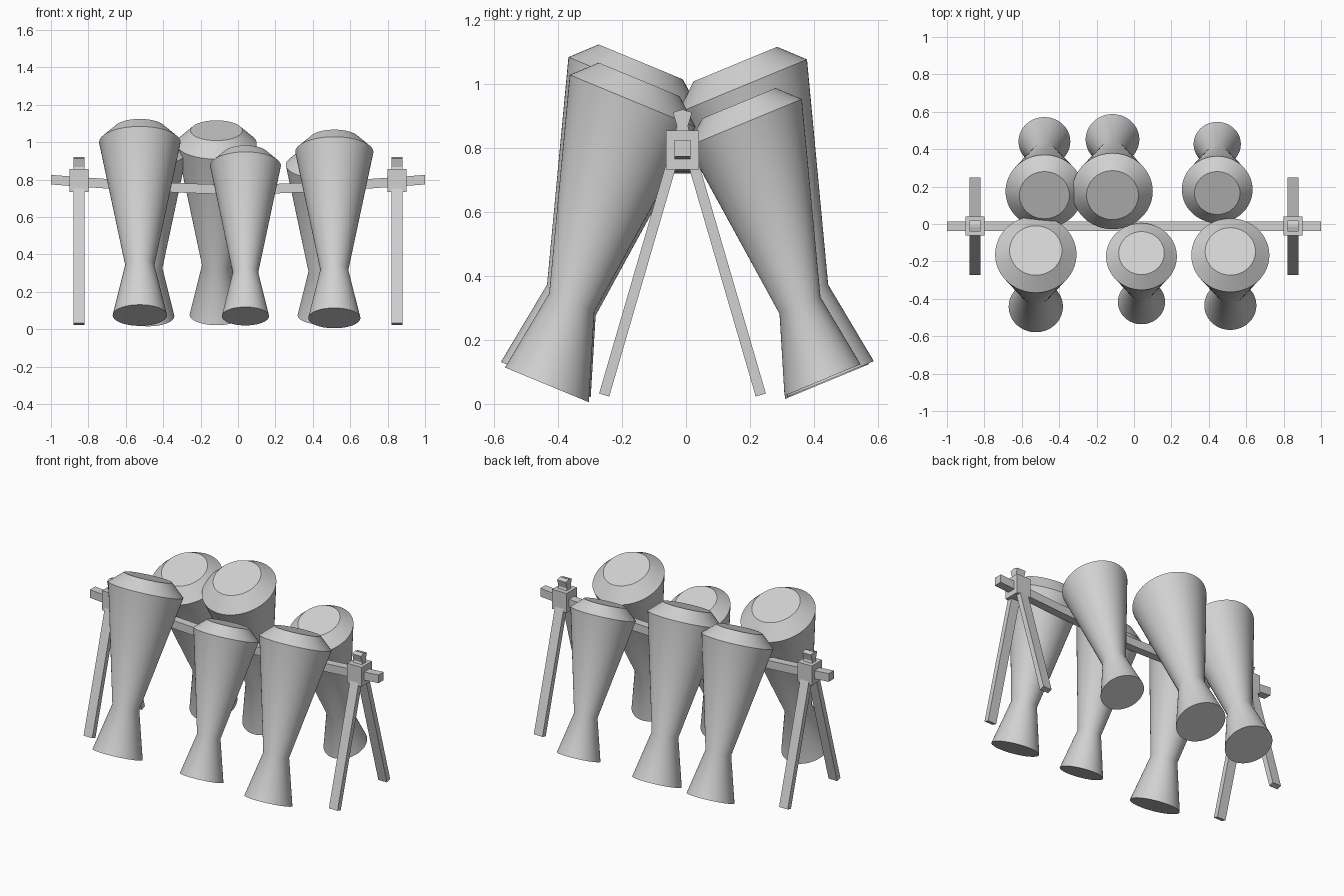
import bpy, bmesh, math
from mathutils import Vector

if "Cube" in bpy.data.objects:
    bpy.data.objects.remove(bpy.data.objects["Cube"])

grey = bpy.data.materials.new("light_grey")
grey.diffuse_color = (0.64, 0.64, 0.64, 1)
grey.use_nodes = True
grey.node_tree.nodes["Principled BSDF"].inputs["Base Color"].default_value = grey.diffuse_color


def make_object(name, bm, smooth=False):
    bmesh.ops.recalc_face_normals(bm, faces=bm.faces)
    mesh = bpy.data.meshes.new(name)
    bm.to_mesh(mesh)
    bm.free()
    mesh.materials.append(grey)
    ob = bpy.data.objects.new(name, mesh)
    bpy.context.collection.objects.link(ob)
    if smooth:
        bpy.ops.object.select_all(action='DESELECT')
        ob.select_set(True)
        bpy.context.view_layer.objects.active = ob
        bpy.ops.object.shade_smooth_by_angle(angle=math.radians(30))
    return ob


def loft(bm, rings):
    """Skin a list of point rings and close both ends."""
    rows = [[bm.verts.new(p) for p in ring] for ring in rings]
    n = len(rows[0])
    for a, b in zip(rows, rows[1:]):
        for i in range(n):
            j = (i + 1) % n
            bm.faces.new((a[i], a[j], b[j], b[i]))
    bm.faces.new(rows[0][::-1])
    bm.faces.new(rows[-1])


# Drum profile: (height above foot centre, radius)
PROFILE = [(0, 0.145), (0.268, 0.078), (0.925, 0.2175), (0.995, 0.14)]
LEAN = 0.302            # inward run of the axis per unit of height
RIM_Y, RIM_Z = 0.943, 0.39   # tilt of each ring
SIDES = 64


def drum(name, x, y, z, scale):
    side = 1 if y > 0 else -1
    rings = []
    for h, r in PROFILE:
        h, r = h * scale, r * scale
        ring = []
        for i in range(SIDES):
            a = 2 * math.pi * i / SIDES
            s = math.sin(a) * r
            ring.append((x + math.cos(a) * r,
                         y - side * LEAN * h + side * RIM_Y * s,
                         z + h + RIM_Z * s))
        rings.append(ring)
    bm = bmesh.new()
    loft(bm, rings)
    make_object(name, bm, smooth=True)


# Three drums leaning on each side of the bar
drum("front_drum_left", -0.525, -0.442, 0.075, 1.0)
drum("front_drum_middle", 0.04, -0.417, 0.07, 0.87)
drum("front_drum_right", 0.515, -0.435, 0.06, 0.96)
drum("back_drum_left", -0.479, 0.441, 0.07, 0.955)
drum("back_drum_middle", -0.115, 0.452, 0.078, 0.99)
drum("back_drum_right", 0.445, 0.427, 0.075, 0.87)

# Sagging square bar
MID_Y = -0.011
bm = bmesh.new()
h = 0.0255
rings = []
for i in range(13):
    x = -1 + i / 6
    z = 0.747 + 0.053 * abs(x) ** 1.5
    rings.append([(x, MID_Y + dy, z + dz)
                  for dy, dz in ((-h, -h), (h, -h), (h, h), (-h, h))])
loft(bm, rings)
make_object("bar", bm)


def box(name, centre, size, tilt=0.0):
    bm = bmesh.new()
    bmesh.ops.create_cube(bm, size=1)
    bmesh.ops.scale(bm, vec=Vector(size), verts=bm.verts)
    ob = make_object(name, bm)
    ob.location = centre
    ob.rotation_euler.x = tilt


# Crossed legs and clamp block at each end
for side, x in (("left", -0.85), ("right", 0.85)):
    box(side + "_clamp", (x, MID_Y, 0.795), (0.10, 0.102, 0.122))
    for end, s in (("front", -1), ("back", 1)):
        foot = Vector((x, MID_Y + s * 0.245, 0.028))
        top = Vector((x, MID_Y - s * 0.014, 0.917))
        d = top - foot
        box(side + "_" + end + "_leg", (foot + top) / 2,
            (0.06, 0.033, d.length), math.atan2(-d.y, d.z))
